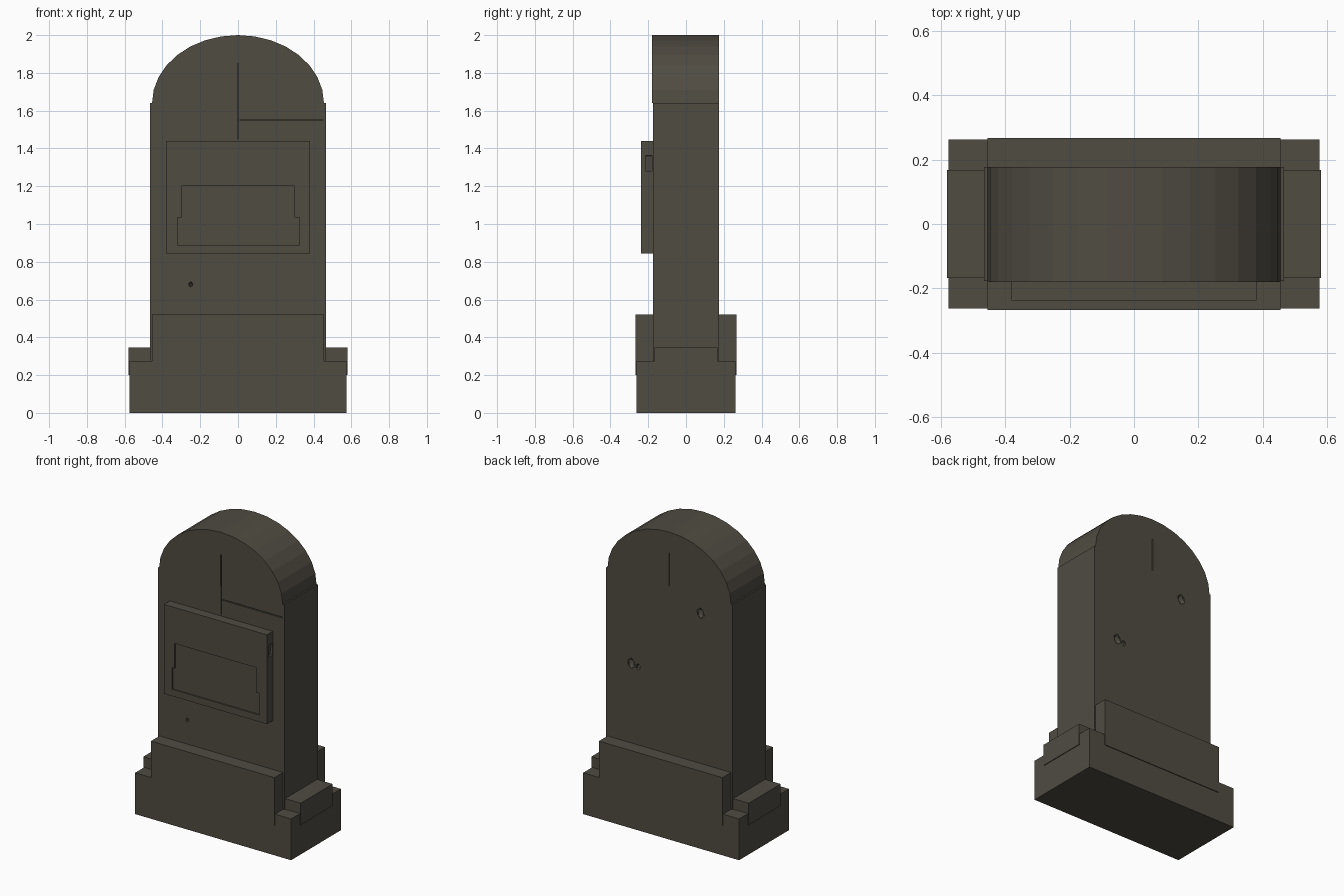
import bpy, bmesh, math
from mathutils import Matrix, Vector

if "Cube" in bpy.data.objects:
    bpy.data.objects.remove(bpy.data.objects["Cube"], do_unlink=True)

stone = bpy.data.materials.new("weathered stone")
stone.use_nodes = True
colour = (0.080, 0.072, 0.055, 1)
stone.diffuse_color = colour
bsdf = next(n for n in stone.node_tree.nodes if n.type == 'BSDF_PRINCIPLED')
bsdf.inputs["Base Color"].default_value = colour
bsdf.inputs["Roughness"].default_value = 0.9


def finish(name, bm):
    bmesh.ops.recalc_face_normals(bm, faces=bm.faces)
    mesh = bpy.data.meshes.new(name)
    bm.to_mesh(mesh)
    bm.free()
    mesh.materials.append(stone)
    ob = bpy.data.objects.new(name, mesh)
    bpy.context.collection.objects.link(ob)
    return ob


def box(name, lo, hi):
    bm = bmesh.new()
    size = Vector(hi) - Vector(lo)
    middle = (Vector(hi) + Vector(lo)) / 2
    bmesh.ops.create_cube(bm, size=1,
                          matrix=Matrix.Translation(middle) @ Matrix.Diagonal((*size, 1)))
    return finish(name, bm)


def prism(name, outline, y0, y1):
    """Extrude an x-z outline from y0 to y1."""
    bm = bmesh.new()
    face = bm.faces.new([bm.verts.new((x, y0, z)) for x, z in outline])
    new = bmesh.ops.extrude_face_region(bm, geom=[face])["geom"]
    bmesh.ops.translate(bm, vec=(0, y1 - y0, 0),
                        verts=[v for v in new if isinstance(v, bmesh.types.BMVert)])
    return finish(name, bm)


def pit(x, y, z, size):
    """Rough flattened pebble used to chip a face."""
    bm = bmesh.new()
    bmesh.ops.create_icosphere(bm, subdivisions=1, radius=1,
                               matrix=Matrix.Translation((x, y, z))
                               @ Matrix.Diagonal((size, 0.02, size * 1.2, 1)))
    return finish("chip_cutter", bm)


def carve(ob, cutters):
    bpy.context.view_layer.objects.active = ob
    for cutter in cutters:
        cutter.hide_render = True
        mod = ob.modifiers.new("carve", 'BOOLEAN')
        mod.operation, mod.solver, mod.object = 'DIFFERENCE', 'EXACT', cutter
        bpy.ops.object.modifier_apply(modifier=mod.name)
        bpy.data.objects.remove(cutter, do_unlink=True)


# Stepped plinth
box("plinth", (-0.575, -0.262, 0), (0.575, 0.262, 0.275))
for side, s in (("left", 1), ("right", -1)):
    xs = sorted((s * 0.44, s * 0.58))
    box(side + "_plinth_step", (xs[0], -0.168, 0.2), (xs[1], 0.168, 0.345))
for side, s in (("back", 1), ("front", -1)):
    ys = sorted((s * 0.15, s * 0.267))
    box(side + "_plinth_step", (-0.455, ys[0], 0.2), (0.455, ys[1], 0.52))

# Upright slab and its rounded head
slab = box("slab", (-0.465, -0.176, 0.2), (0.465, 0.176, 1.64))
segments = 16
arch = [(0.455 * math.cos(math.pi * i / segments),
         1.64 + 0.36 * math.sin(math.pi * i / segments)) for i in range(segments + 1)]
head = prism("rounded_head", arch, -0.18, 0.176)

# Hairline cracks and chips in the slab and head
w = 0.003
carve(head, [box("crack_cutter", (-w, -0.3, 1.63), (w, -0.17, 1.85)),
             box("crack_cutter", (-w, 0.166, 1.63), (w, 0.3, 1.86))])
carve(slab, [box("crack_cutter", (-w, -0.3, 1.45), (w, -0.168, 1.65)),
             box("crack_cutter", (0.01, -0.3, 1.55 - w), (0.45, -0.168, 1.55 + w)),
             pit(-0.23, 0.176, 1.52, 0.03),
             pit(0.28, 0.176, 1.05, 0.03),
             pit(0.23, 0.176, 1.04, 0.018),
             pit(-0.25, -0.176, 0.68, 0.012)])

# Raised plaque with a shallow stepped recess and a chipped edge
plaque = box("plaque", (-0.38, -0.238, 0.845), (0.38, -0.17, 1.44))
recess = [(-0.32, 0.89), (0.325, 0.89), (0.325, 1.035), (0.30, 1.035),
          (0.30, 1.2), (-0.30, 1.2), (-0.30, 1.035), (-0.32, 1.035)]
notch = prism("notch_cutter", [(0.36, 1.28), (0.40, 1.28), (0.40, 1.37), (0.372, 1.36)],
              -0.215, -0.18)
carve(plaque, [prism("recess_cutter", recess, -0.3, -0.228), notch])
